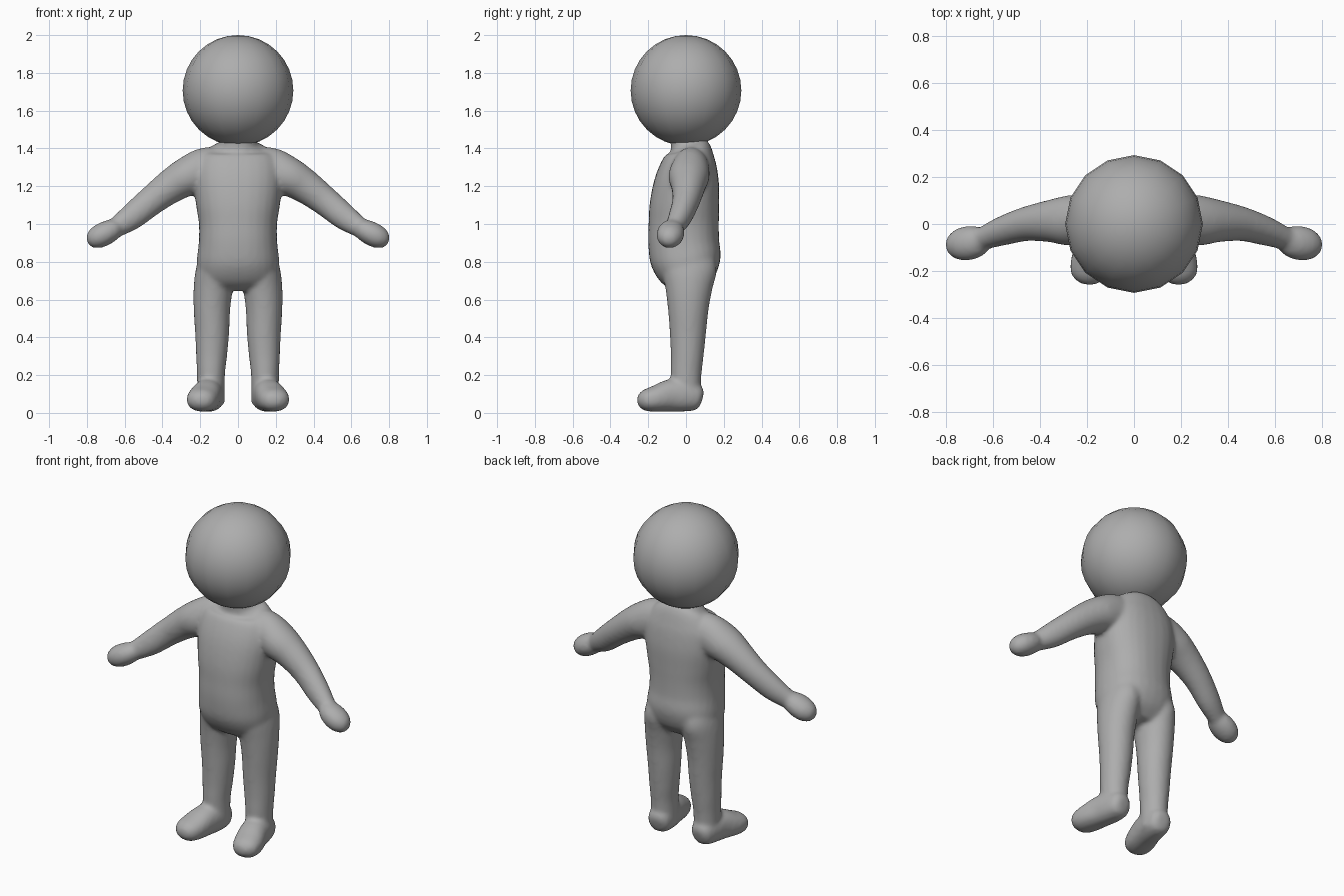
import bpy, bmesh, math
from mathutils import Vector

if "Cube" in bpy.data.objects:
    bpy.data.objects.remove(bpy.data.objects["Cube"])

grey = bpy.data.materials.new("plain grey")
grey.diffuse_color = (0.42, 0.42, 0.42, 1)
grey.use_nodes = True
grey.node_tree.nodes["Principled BSDF"].inputs["Base Color"].default_value = grey.diffuse_color
SIDES = 28


def spline(rows, steps=4):
    """Catmull-Rom interpolation through rows of numbers."""
    out = []
    for i in range(len(rows) - 1):
        p = [rows[max(0, min(len(rows) - 1, i + k))] for k in (-1, 0, 1, 2)]
        for s in range(steps):
            t = s / steps
            out.append([0.5 * (2 * b + (c - a) * t + (2 * a - 5 * b + 4 * c - d) * t * t
                               + (3 * b - a - 3 * c + d) * t ** 3) for a, b, c, d in zip(*p)])
    out.append(list(rows[-1]))
    return out


def loft(name, rows, side, power=1.0):
    """Rows are x, y, z, half size along 'side', half size across it."""
    rows = spline(rows)
    pts = [Vector(r[:3]) for r in rows]
    side = Vector(side)
    bm = bmesh.new()
    rings = []
    for i, r in enumerate(rows):
        tangent = pts[min(i + 1, len(pts) - 1)] - pts[max(i - 1, 0)]
        u = (side - tangent * (side.dot(tangent) / tangent.length_squared)).normalized()
        v = tangent.cross(u).normalized()
        ring = []
        for k in range(SIDES):
            a = 2 * math.pi * k / SIDES
            c, s = math.cos(a), math.sin(a)
            ring.append(bm.verts.new(pts[i] + u * r[3] * math.copysign(abs(c) ** power, c)
                                     + v * r[4] * math.copysign(abs(s) ** power, s)))
        rings.append(ring)
    for a, b in zip(rings, rings[1:]):
        for k in range(SIDES):
            n = (k + 1) % SIDES
            bm.faces.new((a[k], a[n], b[n], b[k]))
    bm.faces.new(rings[0])
    bm.faces.new(rings[-1])
    bmesh.ops.recalc_face_normals(bm, faces=bm.faces)
    mesh = bpy.data.meshes.new(name)
    bm.to_mesh(mesh)
    bm.free()
    ob = bpy.data.objects.new(name, mesh)
    bpy.context.collection.objects.link(ob)
    return ob


# Torso with hips, belly, chest and neck
parts = [loft("torso", [
    (0, 0.02, 0.655, 0.14, 0.08), (0, 0.012, 0.71, 0.205, 0.145),
    (0, 0.0, 0.80, 0.218, 0.185), (0, -0.012, 0.90, 0.208, 0.188),
    (0, -0.012, 1.00, 0.207, 0.186), (0, -0.008, 1.10, 0.222, 0.184),
    (0, 0.005, 1.22, 0.235, 0.172), (0, 0.018, 1.32, 0.225, 0.146),
    (0, 0.022, 1.38, 0.185, 0.118), (0, 0.012, 1.415, 0.115, 0.098),
    (0, 0.005, 1.44, 0.092, 0.088), (0, 0.0, 1.49, 0.092, 0.088)], (1, 0, 0), 0.88)]

for s in (-1, 1):
    # Legs
    parts.append(loft("leg", [
        (s * 0.142, 0.0, 0.05, 0.072, 0.075), (s * 0.143, 0.0, 0.20, 0.074, 0.082),
        (s * 0.140, 0.006, 0.30, 0.082, 0.087), (s * 0.137, 0.01, 0.42, 0.09, 0.096),
        (s * 0.138, 0.012, 0.55, 0.097, 0.108), (s * 0.132, 0.015, 0.66, 0.103, 0.125),
        (s * 0.122, 0.018, 0.76, 0.1, 0.145), (s * 0.11, 0.02, 0.86, 0.08, 0.12)], (1, 0, 0)))
    # Feet, turned slightly outwards
    parts.append(loft("foot", [
        (s * 0.140, 0.086, 0.075, 0.03, 0.035), (s * 0.142, 0.065, 0.08, 0.062, 0.066),
        (s * 0.148, 0.0, 0.09, 0.077, 0.083), (s * 0.163, -0.08, 0.092, 0.08, 0.086),
        (s * 0.185, -0.16, 0.075, 0.084, 0.070), (s * 0.2, -0.215, 0.066, 0.074, 0.057),
        (s * 0.207, -0.243, 0.062, 0.05, 0.038), (s * 0.21, -0.256, 0.06, 0.018, 0.015)],
        (1, 0, 0), 0.9))
    # Arms
    parts.append(loft("arm", [
        (s * 0.06, 0.03, 1.29, 0.09, 0.11), (s * 0.17, 0.025, 1.285, 0.10, 0.12),
        (s * 0.27, 0.015, 1.25, 0.108, 0.104), (s * 0.36, 0.012, 1.197, 0.09, 0.09),
        (s * 0.46, 0.0, 1.122, 0.073, 0.078), (s * 0.56, -0.03, 1.04, 0.062, 0.07),
        (s * 0.64, -0.06, 0.985, 0.049, 0.055), (s * 0.70, -0.08, 0.95, 0.04, 0.045)],
        (0, 1, 0)))
    # Hands
    parts.append(loft("hand", [
        (s * 0.628, -0.065, 0.988, 0.04, 0.035), (s * 0.655, -0.072, 0.975, 0.062, 0.054),
        (s * 0.70, -0.081, 0.952, 0.073, 0.063), (s * 0.745, -0.087, 0.929, 0.068, 0.06),
        (s * 0.780, -0.09, 0.912, 0.046, 0.043), (s * 0.797, -0.091, 0.904, 0.018, 0.018)],
        (0, 1, 0)))

# Merge the limbs and torso into one soft skin
bpy.ops.object.select_all(action='DESELECT')
for p in parts:
    p.select_set(True)
body = parts[0]
bpy.context.view_layer.objects.active = body
bpy.ops.object.join()
body.name = "body"
remesh = body.modifiers.new("skin", 'REMESH')
remesh.mode = 'VOXEL'
remesh.voxel_size = 0.012
soften = body.modifiers.new("soften", 'SMOOTH')
soften.factor = 0.5
soften.iterations = 8
for m in ("skin", "soften"):
    bpy.ops.object.modifier_apply(modifier=m)
bpy.ops.object.shade_smooth()

# Round head
bpy.ops.mesh.primitive_uv_sphere_add(segments=16, ring_count=16, radius=0.293,
                                     location=(0, 0, 1.707))
head = bpy.context.object
head.name = "head"
bpy.ops.object.shade_smooth()

for ob in (body, head):
    ob.data.materials.clear()
    ob.data.materials.append(grey)
